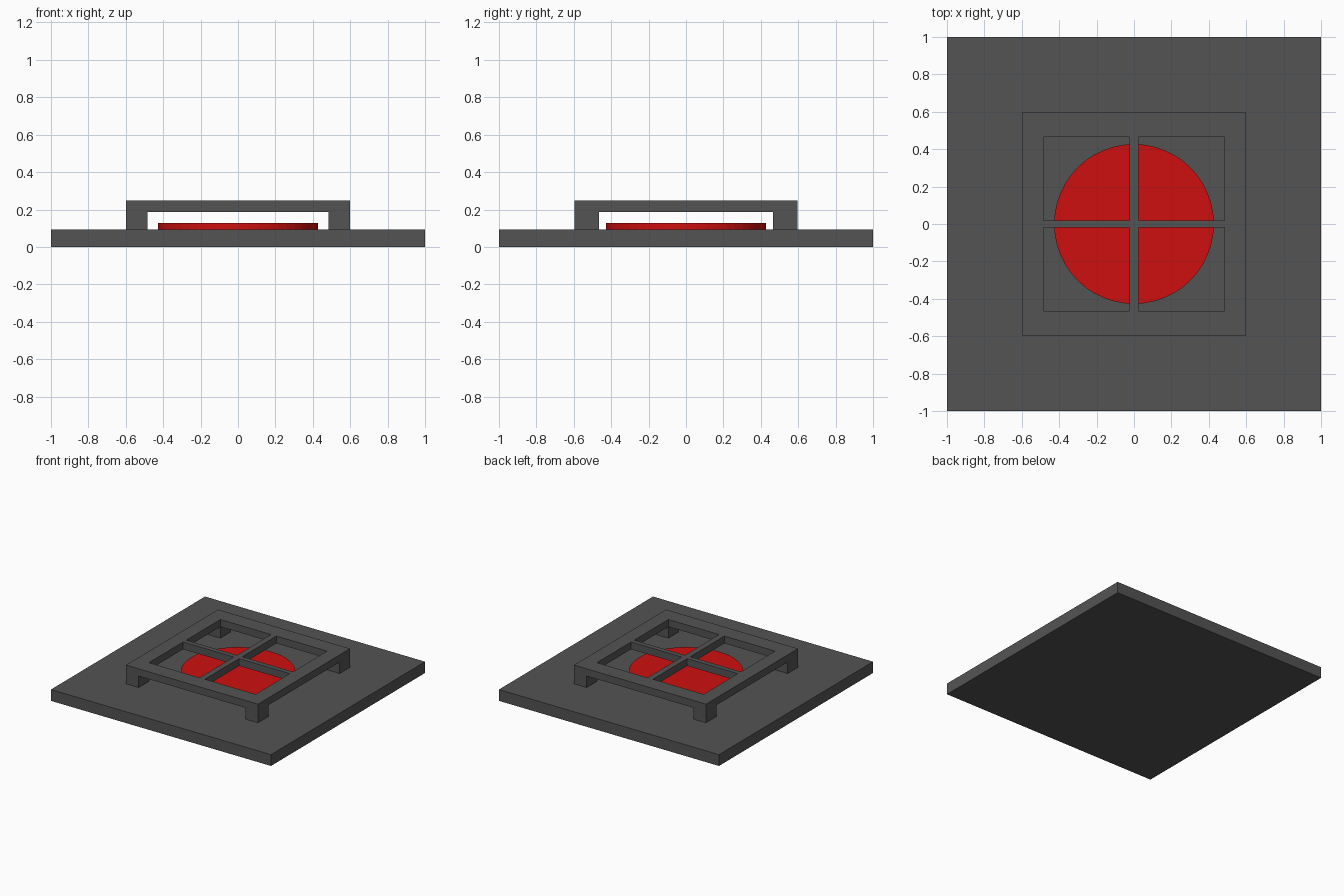
import bpy, bmesh

cube = bpy.data.objects.get("Cube")
if cube:
    bpy.data.objects.remove(cube, do_unlink=True)


def make_material(name, colour):
    mat = bpy.data.materials.new(name)
    mat.use_nodes = True
    mat.diffuse_color = colour
    mat.node_tree.nodes["Principled BSDF"].inputs["Base Color"].default_value = colour
    return mat


def finish(name, bm, mat):
    bmesh.ops.recalc_face_normals(bm, faces=bm.faces)
    mesh = bpy.data.meshes.new(name)
    bm.to_mesh(mesh)
    bm.free()
    mesh.materials.append(mat)
    obj = bpy.data.objects.new(name, mesh)
    bpy.context.collection.objects.link(obj)
    return obj


def extrude_down(bm, faces, depth):
    """Extrude faces as one region and return the moved faces."""
    geom = bmesh.ops.extrude_face_region(bm, geom=faces)["geom"]
    verts = [g for g in geom if isinstance(g, bmesh.types.BMVert)]
    bmesh.ops.translate(bm, verts=verts, vec=(0, 0, -depth))
    return [g for g in geom if isinstance(g, bmesh.types.BMFace)]


grey = make_material("dark grey", (0.088, 0.088, 0.088, 1))
red = make_material("red", (0.61, 0.005, 0.005, 1))

BASE_TOP, DISC_TOP, FRAME_BOTTOM, FRAME_TOP = 0.093, 0.128, 0.187, 0.247

# Square base plate
bm = bmesh.new()
bmesh.ops.create_cube(bm, size=1)
bmesh.ops.scale(bm, verts=bm.verts, vec=(2, 2, BASE_TOP))
bmesh.ops.translate(bm, verts=bm.verts, vec=(0, 0, BASE_TOP / 2))
finish("base_plate", bm, grey)

# Round button, slightly sunk into the plate
bm = bmesh.new()
sink = 0.01
height = DISC_TOP - BASE_TOP + sink
bmesh.ops.create_cone(bm, cap_ends=True, segments=48, radius1=0.427,
                      radius2=0.427, depth=height)
bmesh.ops.translate(bm, verts=bm.verts, vec=(0, 0, DISC_TOP - height / 2))
finish("round_button", bm, red)

# Guard frame: a grid of cells with four openings, on corner legs
xs = [-0.6, -0.485, -0.024, 0.024, 0.485, 0.6]
ys = [-0.597, -0.464, -0.02, 0.02, 0.464, 0.597]
bm = bmesh.new()
grid = [[bm.verts.new((x, y, FRAME_TOP)) for y in ys] for x in xs]
for i in range(5):
    for j in range(5):
        if not (i in (1, 3) and j in (1, 3)):
            bm.faces.new((grid[i][j], grid[i + 1][j],
                          grid[i + 1][j + 1], grid[i][j + 1]))
underside = extrude_down(bm, bm.faces[:], FRAME_TOP - FRAME_BOTTOM)


def is_corner(face):
    centre = face.calc_center_median()
    return abs(centre.x) > xs[4] and abs(centre.y) > ys[4]


extrude_down(bm, [f for f in underside if is_corner(f)], FRAME_BOTTOM - BASE_TOP)
bmesh.ops.delete(bm, geom=[v for v in bm.verts if not v.link_faces], context='VERTS')
finish("guard_frame", bm, grey)
